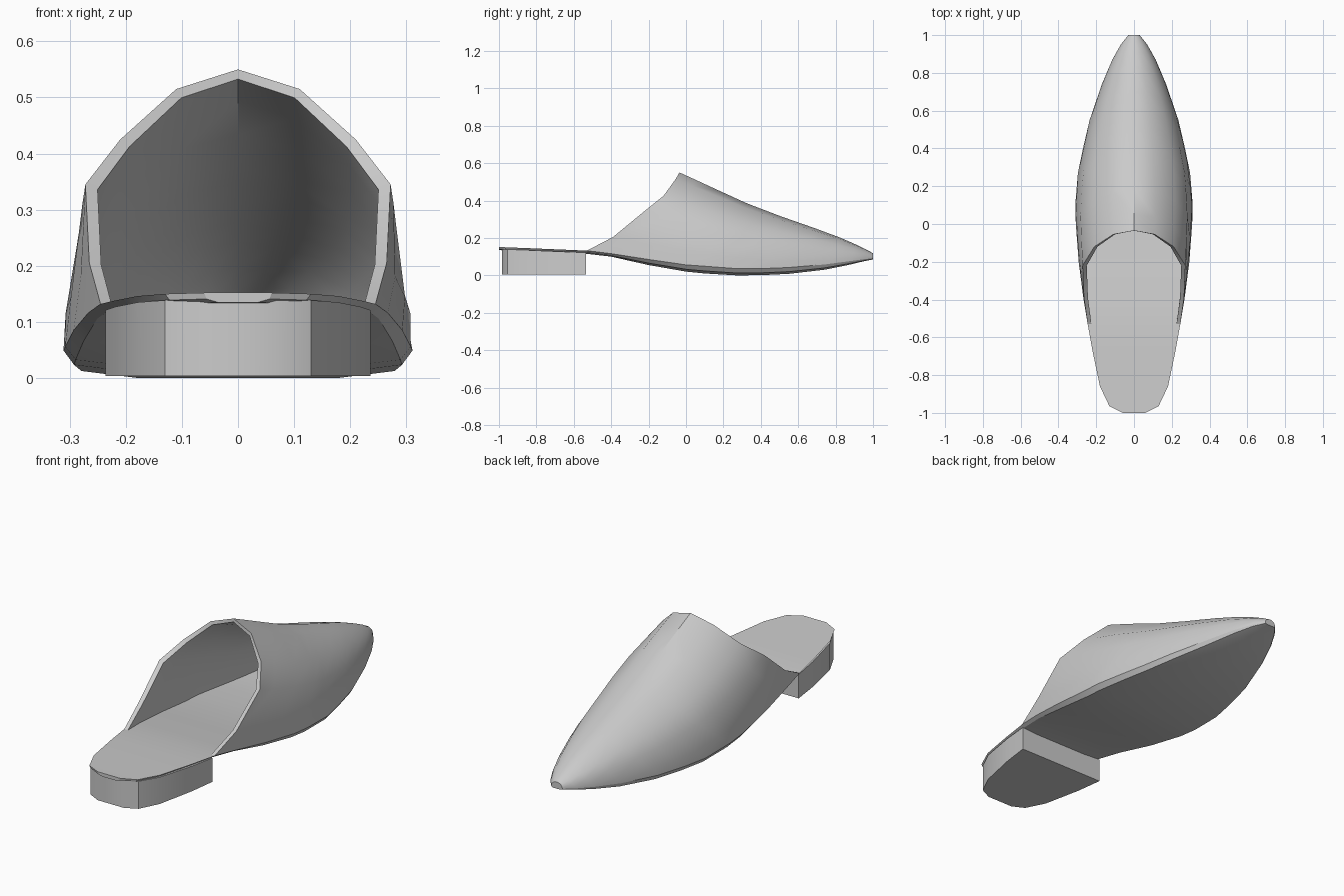
import bpy, bmesh, math

if "Cube" in bpy.data.objects:
    bpy.data.objects.remove(bpy.data.objects["Cube"], do_unlink=True)

GREY = (0.6, 0.6, 0.6, 1)
mat = bpy.data.materials.new("light grey")
mat.use_nodes = True
mat.diffuse_color = GREY
mat.node_tree.nodes["Principled BSDF"].inputs["Base Color"].default_value = GREY

# Sole stations: y, half width, edge height, underside height
SOLE = [(-1.0, .06, .152, .135), (-.965, .13, .150, .133), (-.86, .18, .146, .129),
        (-.67, .22, .138, .121), (-.53, .245, .132, .115), (-.4, .267, .116, .10),
        (-.2, .293, .085, .055), (0, .308, .056, .02), (.1, .311, .049, .01),
        (.27, .297, .036, .0), (.4, .270, .036, .001), (.55, .235, .042, .008),
        (.74, .17, .058, .030), (.87, .115, .075, .056), (.95, .07, .086, .075),
        (1.0, .03, .092, .085)]
# Ridge line along the top of the upper: y, height
RIDGE = [(-.6, .83), (-.035, .55), (.13, .475), (.3, .395), (.5, .318), (.7, .248),
         (.85, .192), (.95, .146), (1.0, .118)]
# Rim of the opening, from the sole up to the ridge
RIM = [(.245, -.53, .132), (.265, -.39, .205), (.272, -.22, .345),
       (.21, -.12, .425), (.11, -.055, .515), (0, -.035, .55)]


def lerp(table, y, col):
    for a, b in zip(table, table[1:]):
        if y <= b[0]:
            return a[col] + (b[col] - a[col]) * (y - a[0]) / (b[0] - a[0])
    return table[-1][col]


def finish(name, bm, angle):
    bmesh.ops.remove_doubles(bm, verts=bm.verts, dist=1e-5)
    bmesh.ops.recalc_face_normals(bm, faces=bm.faces)
    mesh = bpy.data.meshes.new(name)
    bm.to_mesh(mesh)
    bm.free()
    mesh.materials.append(mat)
    ob = bpy.data.objects.new(name, mesh)
    bpy.context.collection.objects.link(ob)
    bpy.ops.object.select_all(action='DESELECT')
    ob.select_set(True)
    bpy.context.view_layer.objects.active = ob
    bpy.ops.object.shade_smooth_by_angle(angle=math.radians(angle))


def bridge(bm, a, b, closed=False):
    n = len(a)
    for i in range(n if closed else n - 1):
        j = (i + 1) % n
        bm.faces.new((a[i], a[j], b[j], b[i]))


# Sole: flat on top, chamfered underneath
bm = bmesh.new()
rings = []
for y, w, ze, zc in SOLE:
    half = [(w, ze), (.94 * w, zc + .35 * (ze - zc)), (.6 * w, zc)]
    section = half + [(-x, z) for x, z in reversed(half)]
    rings.append([bm.verts.new((x, y, z)) for x, z in section])
for a, b in zip(rings, rings[1:]):
    bridge(bm, a, b, closed=True)
bm.faces.new(rings[0])
bm.faces.new(rings[-1])
finish("sole", bm, 25)

# Heel block: rounded back, straight front
bm = bmesh.new()
side = [(.07, -.985), (.13, -.955), (.178, -.86), (.218, -.67), (.236, -.535)]
outline = side + [(-x, y) for x, y in reversed(side)]
low = [bm.verts.new((x, y, .004)) for x, y in outline]
top = [bm.verts.new((x, y, lerp(SOLE, y, 3) + .006)) for x, y in outline]
bridge(bm, low, top, closed=True)
bm.faces.new(low)
bm.faces.new(top)
finish("heel", bm, 35)


# Upper: elliptical sections that start at the slanted rim and run to the toe
def surface(y, t):
    edge = lerp(SOLE, y, 2)
    return (lerp(SOLE, y, 1) * math.cos(t), edge + (lerp(RIDGE, y, 1) - edge) * math.sin(t))


columns = []
steps = [(s[0] + .53) / 1.53 for s in SOLE if s[0] >= -.53]
for x0, y0, z0 in RIM:
    edge = lerp(SOLE, y0, 2)
    t = math.atan2((z0 - edge) / (lerp(RIDGE, y0, 1) - edge), x0 / lerp(SOLE, y0, 1))
    sx, sz = surface(y0, t)
    col = []
    for f in steps:
        y = y0 + f * (1 - y0)
        x, z = surface(y, t)
        fade = (1 - f) ** 3
        col.append((x + (x0 - sx) * fade, y, z + (z0 - sz) * fade))
    columns.append(col)
columns += [[(-x, y, z) for x, y, z in c] for c in reversed(columns[:-1])]

bm = bmesh.new()
outer, inner = [], []
for col in columns:
    outer.append([bm.verts.new(p) for p in col])
    lining = []
    for x, y, z in col:
        edge = lerp(SOLE, y, 2)
        lining.append(bm.verts.new((x * .92, y - .02 * max(y, 0), edge + (z - edge) * .965)))
    inner.append(lining)
for grid in (outer, inner):
    for a, b in zip(grid, grid[1:]):
        bridge(bm, a, b)
    bm.faces.new([c[-1] for c in grid])          # toe end
bridge(bm, [c[0] for c in outer], [c[0] for c in inner])   # rim thickness
for k in (0, -1):
    bridge(bm, outer[k], inner[k])               # seam against the sole
bm.faces.new([outer[0][-1], outer[-1][-1], inner[-1][-1], inner[0][-1]])
finish("upper", bm, 32)
